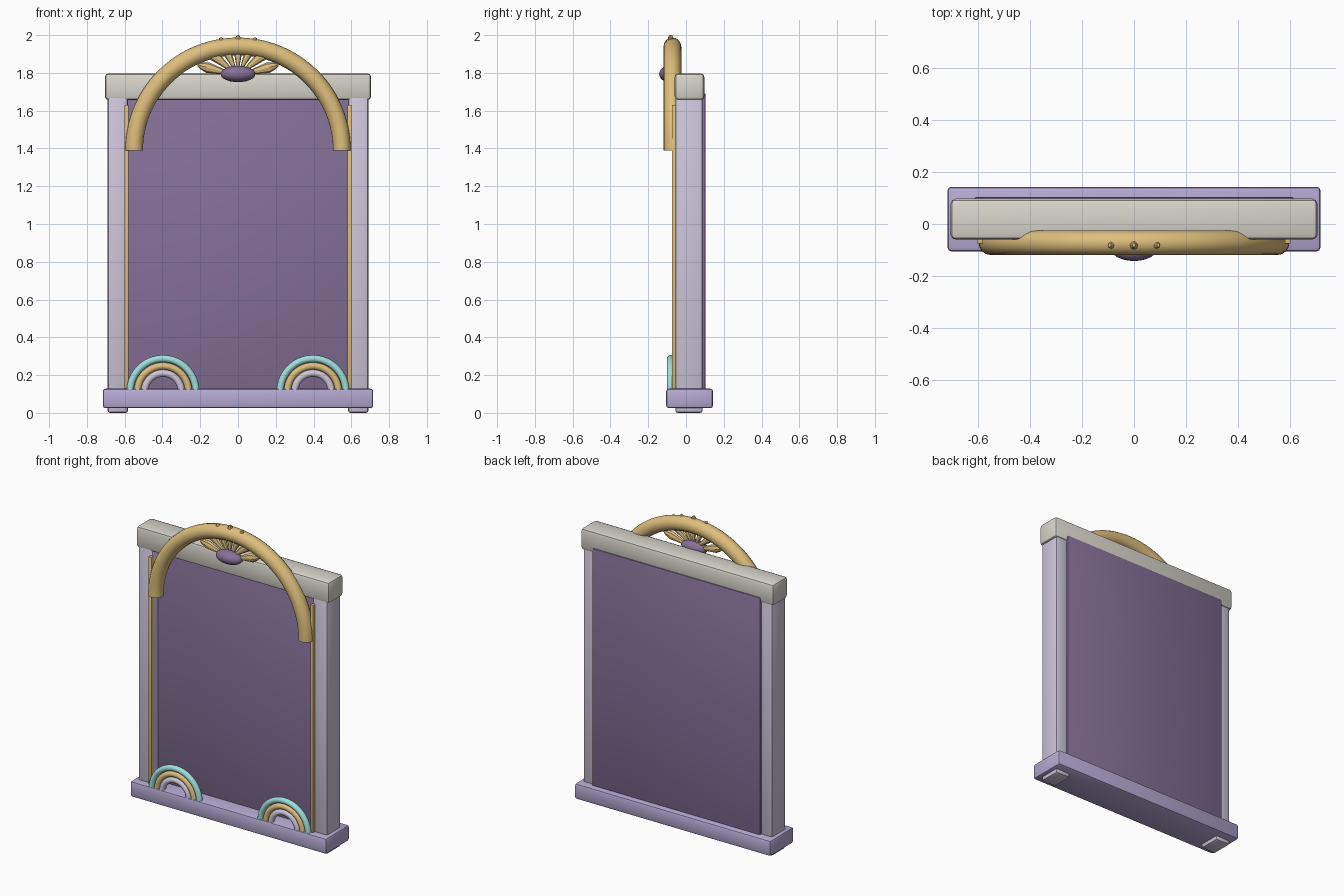
import bpy, bmesh, math
from mathutils import Matrix, Vector

cube = bpy.data.objects.get("Cube")
if cube:
    bpy.data.objects.remove(cube, do_unlink=True)


def material(name, rgb):
    linear = [((c / 255 + 0.055) / 1.055) ** 2.4 for c in rgb] + [1]
    m = bpy.data.materials.new(name)
    m.use_nodes = True
    m.diffuse_color = linear
    m.node_tree.nodes["Principled BSDF"].inputs["Base Color"].default_value = linear
    return m


PURPLE = material("deep purple", (133, 112, 151))
LILAC = material("lilac", (182, 170, 212))
PALE = material("pale lilac", (206, 198, 219))
STONE = material("warm stone", (217, 213, 204))
GOLD = material("soft gold", (222, 190, 124))
TEAL = material("pale teal", (160, 224, 220))


def finish(name, bm, mat):
    bmesh.ops.recalc_face_normals(bm, faces=bm.faces)
    mesh = bpy.data.meshes.new(name)
    bm.to_mesh(mesh)
    bm.free()
    mesh.materials.append(mat)
    ob = bpy.data.objects.new(name, mesh)
    bpy.context.collection.objects.link(ob)
    bpy.ops.object.select_all(action='DESELECT')
    ob.select_set(True)
    bpy.context.view_layer.objects.active = ob
    bpy.ops.object.shade_smooth_by_angle(angle=math.radians(28))
    return ob


def box(name, low, high, mat, bevel):
    low, high = Vector(low), Vector(high)
    bm = bmesh.new()
    bmesh.ops.create_cube(bm, size=1)
    bmesh.ops.scale(bm, vec=high - low, verts=bm.verts)
    bmesh.ops.translate(bm, vec=(low + high) / 2, verts=bm.verts)
    bmesh.ops.bevel(bm, geom=bm.edges[:], offset=bevel, segments=2,
                    profile=0.5, affect='EDGES')
    return finish(name, bm, mat)


def skin(bm, loops):
    """Joins matching vertex loops into a tube with capped ends."""
    count = len(loops[0])
    for p, q in zip(loops, loops[1:]):
        for j in range(count):
            k = (j + 1) % count
            bm.faces.new((p[j], p[k], q[k], q[j]))
    bm.faces.new(loops[0])
    bm.faces.new(loops[-1])


def arch(name, centre, major, minor, mat, steps=48, sides=16):
    """Half ring standing upright."""
    bm = bmesh.new()
    loops = []
    for i in range(steps + 1):
        a = math.pi * i / steps
        loop = []
        for j in range(sides):
            b = math.tau * j / sides
            r = major + minor * math.cos(b)
            loop.append(bm.verts.new(Vector(centre) + Vector(
                (r * math.cos(a), minor * math.sin(b), r * math.sin(a)))))
        loops.append(loop)
    skin(bm, loops)
    return finish(name, bm, mat)


# Frame: base, top bar and thick back panel
box("base", (-0.716, -0.105, 0.025), (0.716, 0.143, 0.128), LILAC, 0.014)
box("top_bar", (-0.705, -0.06, 1.656), (0.705, 0.097, 1.798), STONE, 0.02)
box("back_panel", (-0.613, 0.0, 0.026), (0.613, 0.104, 1.692), PURPLE, 0.008)

# Posts running down into feet, with gold trim and rainbows on each side
for side, s in (("left", 1), ("right", -1)):
    xs = sorted((0.583 * s, 0.69 * s))
    box(side + "_post", (xs[0], -0.056, 0), (xs[1], 0.088, 1.70), PALE, 0.012)
    xs = sorted((0.58 * s, 0.602 * s))
    box(side + "_trim", (xs[0], -0.075, 0.11), (xs[1], -0.05, 1.63), GOLD, 0.003)
    for band, major, mat in (("outer", 0.174, TEAL), ("middle", 0.135, GOLD),
                             ("inner", 0.097, PALE)):
        arch(f"{side}_rainbow_{band}", (0.397 * s, -0.082, 0.113), major, 0.019,
             mat, steps=32)

# Large crowning arch
arch("crown_arch", (0, -0.072, 1.39), 0.55, 0.047, GOLD)

# Fan of widening rays whose tips pierce the arch
HUB = Vector((0, -0.081, 1.785))
for n in range(-3, 4):
    tip = 0.222 if n else 0.215
    bm = bmesh.new()
    loops = []
    for r, w, d in ((0.03, 0.005, 0.006), (0.165, 0.029, 0.018),
                    (tip - 0.02, 0.018, 0.017), (tip, 0.006, 0.008)):
        loops.append([bm.verts.new((w * math.cos(a), d * math.sin(a), r))
                      for a in (math.tau * j / 8 for j in range(8))])
    skin(bm, loops)
    turn = Matrix.Rotation(math.radians(25 * n), 4, 'Y')
    bmesh.ops.transform(bm, matrix=Matrix.Translation(HUB) @ turn, verts=bm.verts)
    finish(f"fan_ray_{n + 4}", bm, GOLD)

# Oval gem at the fan's hub
bm = bmesh.new()
bmesh.ops.create_uvsphere(bm, u_segments=32, v_segments=16, radius=1)
bmesh.ops.scale(bm, vec=(0.092, 0.052, 0.043), verts=bm.verts)
bmesh.ops.translate(bm, vec=(0, -0.09, 1.794), verts=bm.verts)
finish("gem", bm, PURPLE)
